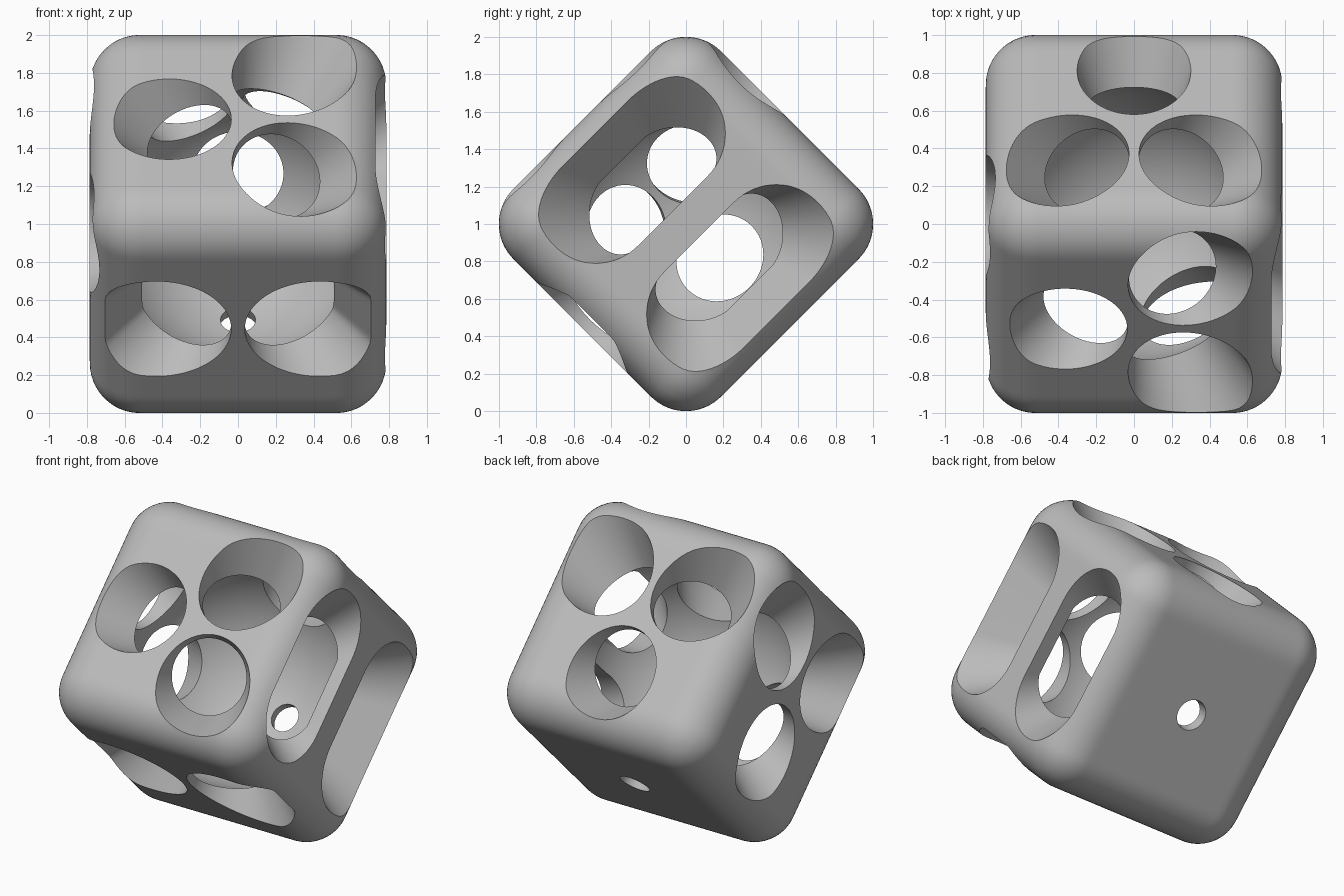
import bpy, bmesh, math
from mathutils import Vector, Matrix
from mathutils.geometry import delaunay_2d_cdt, intersect_point_line

if "Cube" in bpy.data.objects:
    bpy.data.objects.remove(bpy.data.objects["Cube"], do_unlink=True)

HALF, ROUND, CAVITY = 0.785, 0.265, 0.725
LIMIT = HALF - 0.01                       # openings stay inside their face
GRID = 30                                 # half the grid cells along a face
X = Vector((1, 0, 0))
FRONT = Vector((0, -1, 1)).normalized()   # upper front face
BACK = Vector((0, 1, 1)).normalized()     # upper back face


def clamp(value):
    return max(-LIMIT, min(LIMIT, value))


def cone(a, b, degrees, steps=72):
    """Round opening tapering to the centre: its outline and distance rule."""
    axis = Vector((a, b, HALF)).normalized()
    u = axis.orthogonal().normalized()
    v = axis.cross(u)
    angle = math.radians(degrees)
    ring = []
    for i in range(steps):
        t = math.tau * i / steps
        d = axis + (u * math.cos(t) + v * math.sin(t)) * math.tan(angle)
        ring.append(Vector((clamp(d.x * HALF / d.z), clamp(d.y * HALF / d.z))))
    return ring, lambda p: Vector((p.x, p.y, HALF)).angle(axis) - angle


def slot(offset, reach, radius, steps=32):
    """Long opening with round ends: its outline and distance rule."""
    ring = []
    for side in (1, -1):
        for i in range(steps + 1):
            t = math.pi * i / steps
            ring.append(Vector((offset + side * radius * math.cos(t),
                                side * (reach + radius * math.sin(t)))))

    def distance(p):
        nearest = Vector((offset, max(-reach, min(reach, p.y))))
        return (p - nearest).length - radius
    return ring, distance


def outer_radius(direction):
    """Distance from the centre to the rounded cube along a direction."""
    parts = [abs(direction.dot(axis)) for axis in (X, FRONT, BACK)]
    low, high = 0.7, 1.4
    for _ in range(26):
        mid = (low + high) / 2
        gap = math.hypot(*(max(c * mid - HALF + ROUND, 0) for c in parts))
        low, high = (mid, high) if gap < ROUND else (low, mid)
    return low


def pierced_face(bm, normal, e1, e2, holes):
    """One side of the rounded cube, meshed around its openings."""
    def gap(p, rule):
        return max(rule(p), abs(p.x) - LIMIT, abs(p.y) - LIMIT)

    points, edges = [], []
    for ring, _ in holes:
        start, n = len(points), len(ring)
        points += ring
        edges += [(start + i, start + (i + 1) % n) for i in range(n)]
    ticks = [HALF * math.tan(math.pi / 4 * i / GRID) for i in range(-GRID, GRID + 1)]
    for i, a in enumerate(ticks):
        for j, b in enumerate(ticks):
            p = Vector((a, b))
            border = i in (0, 2 * GRID) or j in (0, 2 * GRID)
            if border or all(gap(p, rule) > 0.012 for _, rule in holes):
                points.append(p)
    flat, _, triangles, *_ = delaunay_2d_cdt(points, edges, [], 0, 1e-6)
    verts = []
    for p in flat:
        d = (normal * HALF + e1 * p.x + e2 * p.y).normalized()
        verts.append(bm.verts.new(d * outer_radius(d)))
    for tri in triangles:
        middle = sum((flat[k] for k in tri), Vector((0, 0))) / len(tri)
        if all(gap(middle, rule) > 0 for _, rule in holes):
            bm.faces.new([verts[k] for k in tri])


# Openings on each side
trio = [cone(-0.317, 0, 19.4), cone(0.264, 0.322, 19.4), cone(0.264, -0.322, 19.4)]
pair = [cone(-0.36, 0, 22), cone(0.36, 0, 22)]
slots = [slot(-0.42, 0.265, 0.32), slot(0.42, 0.265, 0.32)]
single = [cone(0, 0, 7.3)]

bm = bmesh.new()
pierced_face(bm, FRONT, X, BACK, trio)
pierced_face(bm, BACK, FRONT, X, trio)
pierced_face(bm, -X, FRONT, BACK, trio)
pierced_face(bm, X, FRONT, BACK, slots)
pierced_face(bm, -BACK, X, FRONT, pair)
pierced_face(bm, -FRONT, X, BACK, single)
bmesh.ops.remove_doubles(bm, verts=bm.verts[:], dist=1e-5)
loose = [v for v in bm.verts if not v.link_faces]
bmesh.ops.delete(bm, geom=loose, context='VERTS')

# Round hollow inside, joined to the outside by the walls of the openings
outer_faces = bm.faces[:]
rims = [tuple(e.verts) for e in bm.edges if e.is_boundary]
inner = {v: bm.verts.new(v.co.normalized() * CAVITY) for v in bm.verts[:]}
for face in outer_faces:
    bm.faces.new([inner[v] for v in reversed(face.verts)])
for a, b in rims:
    bm.faces.new((a, b, inner[b], inner[a]))
bmesh.ops.recalc_face_normals(bm, faces=bm.faces[:])
bmesh.ops.translate(bm, verts=bm.verts[:], vec=(0, 0, 1))

mesh = bpy.data.meshes.new("pierced_cube_shell")
bm.to_mesh(mesh)
bm.free()
shell = bpy.data.objects.new("pierced_cube_shell", mesh)
bpy.context.collection.objects.link(shell)

# Plain grey finish
grey = bpy.data.materials.new("plain_grey")
grey.use_nodes = True
colour = (0.5, 0.5, 0.5, 1)
grey.diffuse_color = colour
grey.node_tree.nodes["Principled BSDF"].inputs["Base Color"].default_value = colour
mesh.materials.append(grey)

bpy.ops.object.select_all(action='DESELECT')
bpy.context.view_layer.objects.active = shell
shell.select_set(True)
bpy.ops.object.shade_smooth_by_angle(angle=math.radians(30))
